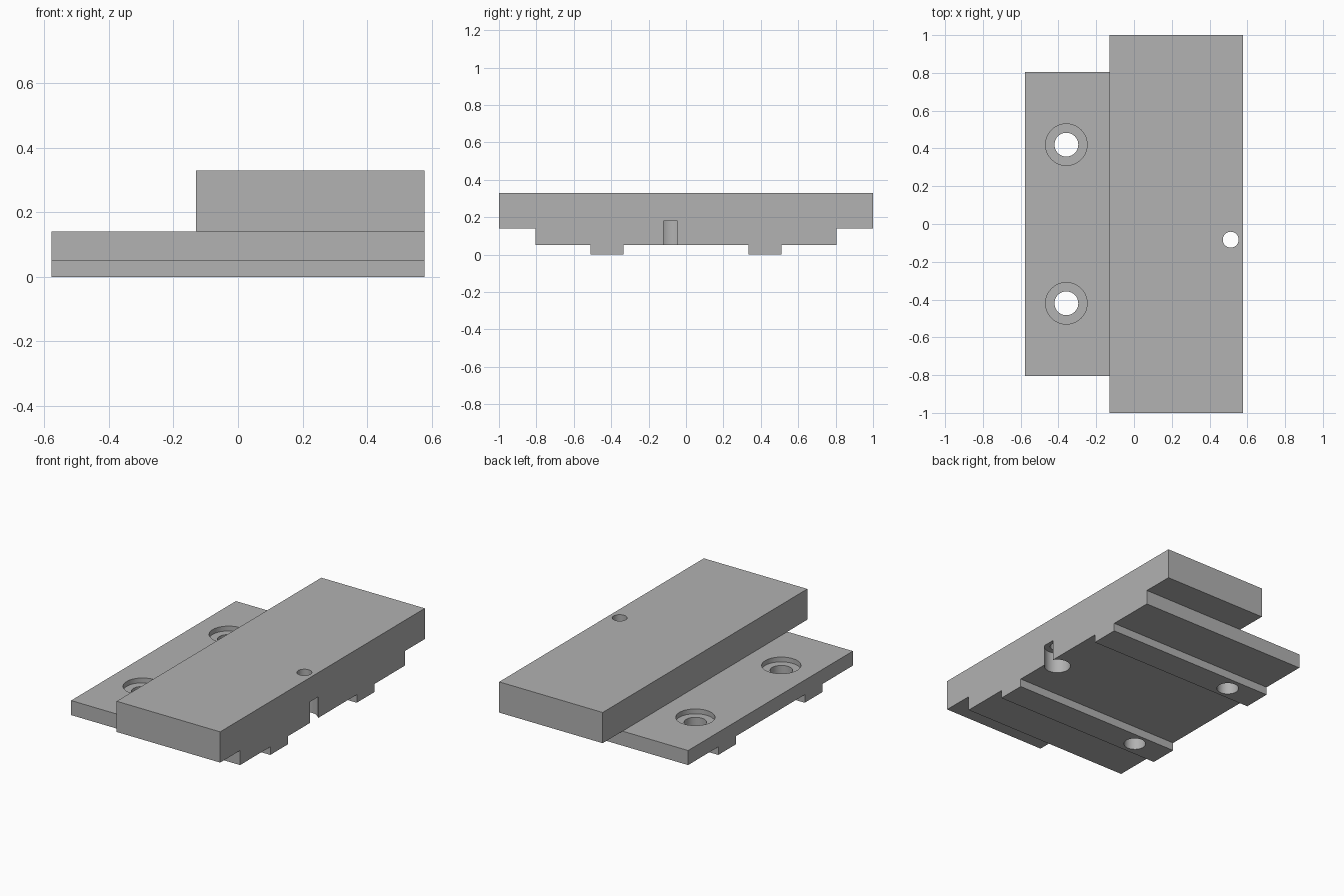
import bpy, bmesh
from mathutils import Matrix, Vector

cube = bpy.data.objects.get("Cube")
if cube:
    bpy.data.objects.remove(cube, do_unlink=True)

grey = bpy.data.materials.new("machined grey")
grey.use_nodes = True
colour = (0.445, 0.445, 0.445, 1)
grey.diffuse_color = colour
grey.node_tree.nodes["Principled BSDF"].inputs["Base Color"].default_value = colour

HALF = 0.578                                   # half width in x
BASE, STEP, TOP = 0.05, 0.14, 0.33             # levels in z


def make_object(name, bm):
    bmesh.ops.recalc_face_normals(bm, faces=bm.faces[:])
    mesh = bpy.data.meshes.new(name)
    bm.to_mesh(mesh)
    bm.free()
    mesh.materials.append(grey)
    obj = bpy.data.objects.new(name, mesh)
    bpy.context.collection.objects.link(obj)
    return obj


def box(name, low, high):
    bm = bmesh.new()
    low, high = Vector(low), Vector(high)
    bmesh.ops.create_cube(bm, size=1, matrix=Matrix.Translation((low + high) / 2)
                          @ Matrix.Diagonal((*(high - low), 1)))
    return make_object(name, bm)


def cylinder(name, x, y, radius, low, high):
    bm = bmesh.new()
    bmesh.ops.create_cone(bm, cap_ends=True, segments=48, radius1=radius,
                          radius2=radius, depth=high - low,
                          matrix=Matrix.Translation((x, y, (low + high) / 2)))
    return make_object(name, bm)


def cut(target, cutter):
    cutter.hide_render = True
    mod = target.modifiers.new("cut", "BOOLEAN")
    mod.operation = "DIFFERENCE"
    mod.solver = "EXACT"
    mod.object = cutter
    bpy.context.view_layer.objects.active = target
    bpy.ops.object.modifier_apply(modifier=mod.name)
    bpy.data.objects.remove(cutter, do_unlink=True)


# Plate: symmetric cross-section with two rails below, extruded along x
half_profile = [(0.335, BASE), (0.335, 0), (0.51, 0), (0.51, BASE),
                (0.805, BASE), (0.805, STEP), (1, STEP), (1, TOP)]
profile = half_profile + [(-y, z) for y, z in reversed(half_profile)]
bm = bmesh.new()
face = bm.faces.new([bm.verts.new((-HALF, y, z)) for y, z in profile])
side = bmesh.ops.extrude_face_region(bm, geom=[face])["geom"]
bmesh.ops.translate(bm, vec=(2 * HALF, 0, 0),
                    verts=[v for v in side if isinstance(v, bmesh.types.BMVert)])
plate = make_object("stepped_mounting_plate", bm)

# Step that leaves the raised block on the +x side
cut(plate, box("step_cutter", (-1, -2, STEP), (-0.13, 2, 1)))

# Counterbored screw holes through the rails
for y in (-0.42, 0.42):
    cut(plate, cylinder("counterbore_cutter", -0.358, y, 0.11, STEP - 0.03, 0.3))
    cut(plate, cylinder("screw_hole_cutter", -0.358, y, 0.063, -0.1, 0.3))

# Pin hole with a wider bore below that breaks out through the side
cut(plate, cylinder("bore_cutter", 0.512, -0.083, 0.076, -0.1, 0.18))
cut(plate, cylinder("pin_hole_cutter", 0.512, -0.083, 0.042, 0.1, 0.5))

# Smooth hole walls, crisp edges
bpy.ops.object.select_all(action="DESELECT")
plate.select_set(True)
bpy.context.view_layer.objects.active = plate
bpy.ops.object.shade_smooth_by_angle(angle=0.5)
